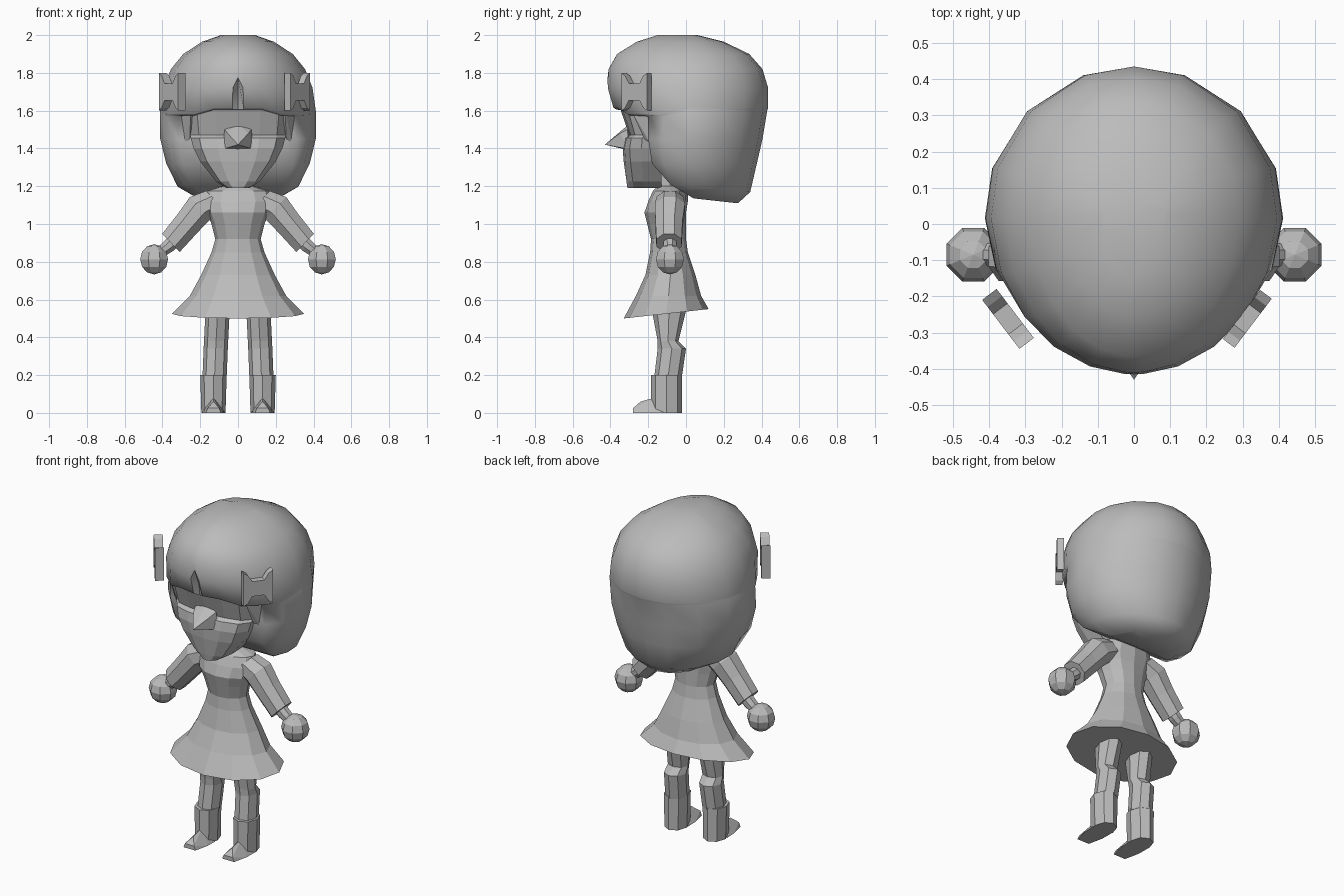
import bpy, bmesh
from math import sin, cos, pi, radians
from mathutils import Vector, Matrix

if "Cube" in bpy.data.objects:
    bpy.data.objects.remove(bpy.data.objects["Cube"])

grey = bpy.data.materials.new("plain grey")
grey.use_nodes = True
grey.diffuse_color = (0.5, 0.5, 0.5, 1)
grey.node_tree.nodes["Principled BSDF"].inputs["Base Color"].default_value = (0.5, 0.5, 0.5, 1)


def finish(name, bm, smooth=None):
    bmesh.ops.recalc_face_normals(bm, faces=bm.faces)
    mesh = bpy.data.meshes.new(name)
    bm.to_mesh(mesh)
    bm.free()
    mesh.materials.append(grey)
    obj = bpy.data.objects.new(name, mesh)
    bpy.context.collection.objects.link(obj)
    if smooth:
        bpy.ops.object.select_all(action='DESELECT')
        obj.select_set(True)
        bpy.context.view_layer.objects.active = obj
        bpy.ops.object.shade_smooth_by_angle(angle=radians(smooth))


def loft(name, rings, smooth=None):
    """Skin equal-length point rings and cap both ends."""
    bm = bmesh.new()
    rows = [[bm.verts.new(p) for p in ring] for ring in rings]
    n = len(rows[0])
    for a, b in zip(rows, rows[1:]):
        for i in range(n):
            j = (i + 1) % n
            bm.faces.new((a[i], a[j], b[j], b[i]))
    bm.faces.new(rows[0])
    bm.faces.new(rows[-1])
    finish(name, bm, smooth)


def ring(z, hw, front, back, cx=0, n=12, tilt=0):
    """Horizontal oval between a front and back depth."""
    cy, ry = (front + back) / 2, (back - front) / 2
    pts = []
    for i in range(n):
        a = 2 * pi * i / n
        y = cy - ry * cos(a)
        pts.append(Vector((cx + hw * sin(a), y, z + tilt * (y - front))))
    return pts


def tube(name, path, n=8):
    """Tube along a path of (x, y, z, radius) in the xz plane."""
    d = (Vector(path[-1][:3]) - Vector(path[0][:3])).normalized()
    u = Vector((0, 1, 0))
    v = d.cross(u)
    angles = [2 * pi * (i + 0.5) / n for i in range(n)]
    loft(name, [[Vector((x, y, z)) + r * 1.08 * (u * cos(a) + v * sin(a))
                 for a in angles] for x, y, z, r in path])


def hull(name, pts):
    bm = bmesh.new()
    for p in pts:
        bm.verts.new(p)
    bmesh.ops.convex_hull(bm, input=bm.verts)
    bmesh.ops.delete(bm, geom=[v for v in bm.verts if not v.link_faces], context='VERTS')
    finish(name, bm)


# Hair: bob with a shallow notch in the fringe, over a set-back front panel
half = [4, 18, 34, 50, 68, 88, 108, 134, 160]
hair_angles = [0] + half + [180] + [-a for a in reversed(half)]


def hair_ring(z, w, front, back, clip=-1, drop=0, tilt=0, notch=0):
    pts = []
    for deg in hair_angles:
        a = radians(deg)
        y = 0.03 - (0.03 - front if cos(a) > 0 else back - 0.03) * cos(a)
        y = max(y, clip)
        zz = z - tilt * y
        if 20 < abs(deg) < 75:
            zz -= drop
        if deg == 0 and notch:
            zz = notch
        pts.append((w * sin(a), y, zz))
    return pts


loft("hair", [
    hair_ring(2.0, 0.09, -0.15, 0.06),
    hair_ring(1.965, 0.19, -0.26, 0.2),
    hair_ring(1.9, 0.29, -0.365, 0.335),
    hair_ring(1.82, 0.355, -0.41, 0.405),
    hair_ring(1.72, 0.395, -0.415, 0.435, notch=1.775),
    hair_ring(1.615, 0.41, -0.385, 0.435, drop=0.03, notch=1.75),
    hair_ring(1.605, 0.41, -0.365, 0.432, drop=0.03),
    hair_ring(1.6, 0.412, -0.365, 0.43, clip=-0.2, drop=0.03),
    hair_ring(1.45, 0.412, -0.385, 0.405, clip=-0.2),
    hair_ring(1.32, 0.38, -0.37, 0.375, clip=-0.18),
    hair_ring(1.2, 0.32, -0.3, 0.34, clip=-0.08, tilt=0.09),
    hair_ring(1.14, 0.21, -0.2, 0.275, clip=0.04, tilt=0.11),
], smooth=50)


# Head: faceted face with an overhanging eye band and tapering jaw
def face_ring(z, hw, front, back=-0.13):
    right = [(hw * s, front + (back - front) * t, z)
             for s, t in ((0.45, 0.05), (0.82, 0.18), (1, 0.48), (0.97, 1))]
    return [(0, front, z)] + right + [(-x, y, zz) for x, y, zz in reversed(right)]


loft("head", [face_ring(*r) for r in (
    (1.19, 0.06, -0.31), (1.225, 0.115, -0.315), (1.33, 0.2, -0.33),
    (1.4, 0.235, -0.335), (1.455, 0.25, -0.325), (1.47, 0.252, -0.3),
    (1.6, 0.265, -0.345), (1.7, 0.24, -0.345))])

nose = [(0, -0.43, 1.42), (0, -0.3, 1.53), (0, -0.3, 1.39)]
for s in (1, -1):
    nose += [(s * 0.07, -0.31, 1.5), (s * 0.055, -0.35, 1.48),
             (s * 0.07, -0.32, 1.43), (s * 0.085, -0.3, 1.395)]
hull("nose", nose)
loft("neck", [ring(z, 0.075, -0.16, -0.01, n=8) for z in (1.1, 1.27)])

# Dress: bodice, waist and flared skirt with a raised back hem
loft("dress", [ring(0.5, 0.35, -0.33, 0.12, tilt=0.11)] + [ring(*r) for r in (
    (0.62, 0.255, -0.265, 0.08), (0.73, 0.195, -0.215, 0.05),
    (0.85, 0.14, -0.19, 0.01), (0.92, 0.12, -0.185, 0.0),
    (1.0, 0.14, -0.205, 0.0), (1.06, 0.165, -0.22, 0.0),
    (1.12, 0.185, -0.2, 0.01), (1.175, 0.165, -0.175, 0.01),
    (1.2, 0.085, -0.15, -0.01))])


# Hair bow: flat plate outline extruded away from the head
def bow(name, cx, cy, direction, thickness):
    u = Vector((*direction, 0)).normalized()
    out = Vector((-u.y, u.x, 0)) * (thickness / 2)
    corner = [(0.085, 0.1), (0.06, 0.085), (0.035, 0.045)]
    top = corner + [(-a, b) for a, b in reversed(corner)]
    outline = top + [(a, -b) for a, b in reversed(top)]
    centre = Vector((cx, cy, 1.7))
    loft(name, [[centre + u * a + Vector((0, 0, b)) + out * k for a, b in outline]
                for k in (-1, 1)])


bow("right_bow", -0.348, -0.262, (0.095, -0.125), 0.05)
bow("left_bow", 0.313, -0.262, (-0.095, -0.125), 0.04)

for s, side in ((1, "left"), (-1, "right")):
    # Side lock between the fringe and the cheek
    hull(side + "_lock", [(s * 0.25, -0.29, 1.6), (s * 0.31, -0.19, 1.6),
                          (s * 0.235, -0.26, 1.58), (s * 0.255, -0.22, 1.45),
                          (s * 0.285, -0.19, 1.43)])

    # Arm: wide sleeve, wrist and round hand
    tube(side + "_sleeve", [(s * 0.12, -0.085, 1.125, 0.07), (s * 0.2, -0.085, 1.085, 0.08),
                            (s * 0.27, -0.09, 1.0, 0.072), (s * 0.355, -0.09, 0.9, 0.067)])
    tube(side + "_wrist", [(s * 0.33, -0.085, 0.92, 0.035), (s * 0.365, -0.085, 0.885, 0.035),
                           (s * 0.41, -0.085, 0.85, 0.03)])
    bm = bmesh.new()
    bmesh.ops.create_uvsphere(bm, u_segments=8, v_segments=6, radius=0.08)
    bmesh.ops.rotate(bm, verts=bm.verts, matrix=Matrix.Rotation(pi / 8, 3, 'Z'))
    bmesh.ops.translate(bm, verts=bm.verts, vec=(s * 0.444, -0.085, 0.813))
    finish(side + "_hand", bm)

    # Leg with knee and calf bends
    loft(side + "_leg", [ring(z, 0.064, f, b, s * cx, 8) for z, f, b, cx in (
        (0.19, -0.168, -0.022, 0.124), (0.34, -0.15, 0.0, 0.118),
        (0.38, -0.15, -0.04, 0.116), (0.54, -0.18, 0.0, 0.108))])
    # Boot with a pointed toe wedge
    loft(side + "_boot", [ring(z, hw, -0.185, -0.02, s * 0.13, 8)
                          for z, hw in ((0, 0.064), (0.2, 0.07))])
    toe = [(s * 0.13, -0.15, 0.085), (s * 0.13, -0.24, 0.06)]
    for k in (1, -1):
        toe += [(s * 0.13 + k * 0.062, -0.12, 0), (s * 0.13 + k * 0.06, -0.19, 0),
                (s * 0.13 + k * 0.04, -0.28, 0), (s * 0.13 + k * 0.03, -0.28, 0.025)]
    hull(side + "_toe", toe)
